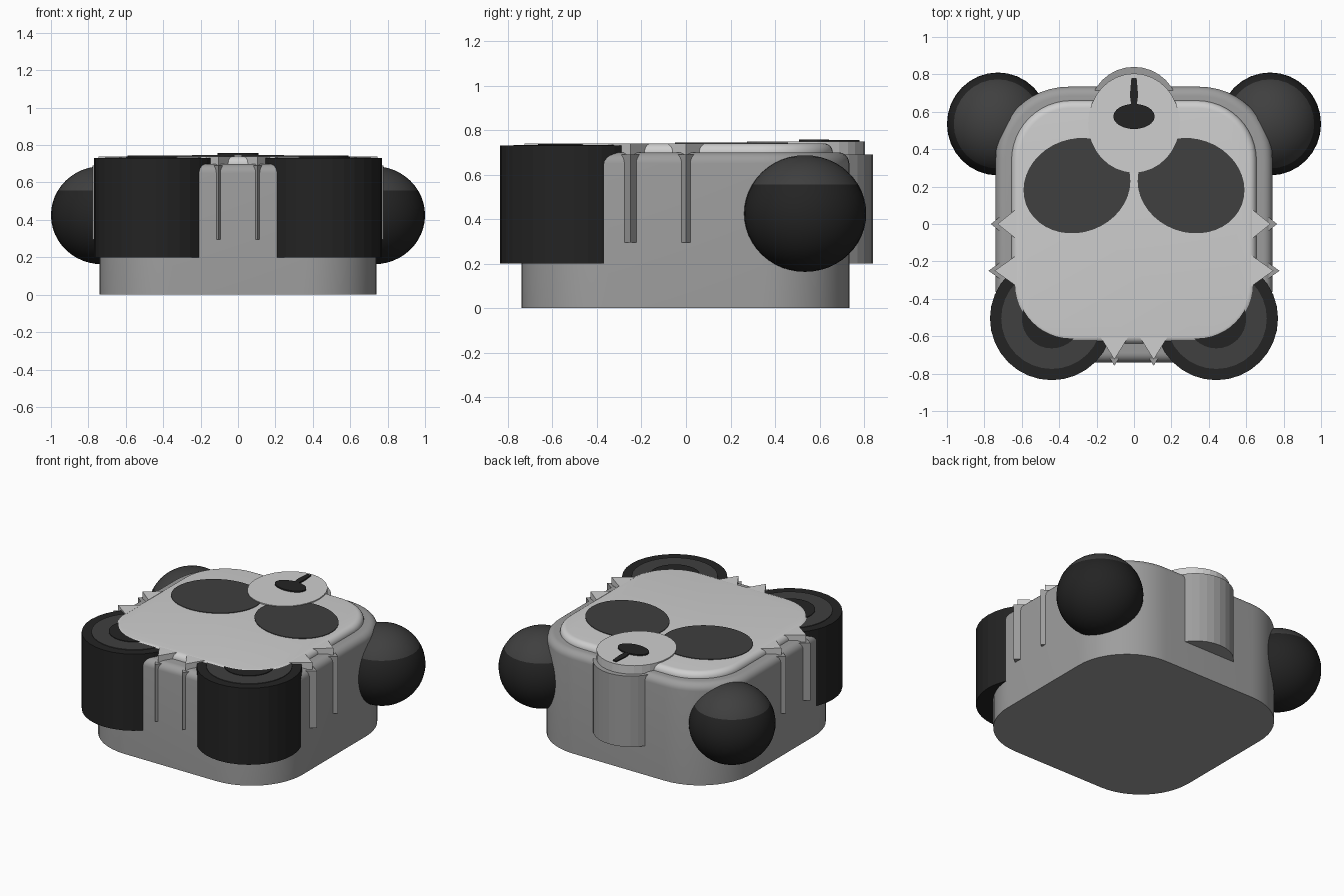
import bpy, bmesh, math
from mathutils import Vector

if "Cube" in bpy.data.objects:
    bpy.data.objects.remove(bpy.data.objects["Cube"])


def material(name, v):
    m = bpy.data.materials.new(name)
    m.diffuse_color = (v, v, v, 1)
    m.use_nodes = True
    m.node_tree.nodes["Principled BSDF"].inputs["Base Color"].default_value = m.diffuse_color
    return m


WHITE = material("pale grey", 0.62)
GREY = material("mid grey", 0.34)
CHARCOAL = material("charcoal", 0.05)
BLACK = material("black", 0.017)


def finish(name, bm, mats, smooth=None):
    bmesh.ops.recalc_face_normals(bm, faces=bm.faces[:])
    me = bpy.data.meshes.new(name)
    bm.to_mesh(me)
    bm.free()
    ob = bpy.data.objects.new(name, me)
    bpy.context.collection.objects.link(ob)
    for m in mats:
        me.materials.append(m)
    if smooth:
        bpy.ops.object.select_all(action='DESELECT')
        ob.select_set(True)
        bpy.context.view_layer.objects.active = ob
        bpy.ops.object.shade_smooth_by_angle(angle=math.radians(smooth))
    return ob


def loft(name, rings, mat, smooth=None):
    """Stack closed outlines of (x, y, z) points into a capped solid."""
    bm = bmesh.new()
    loops = [[bm.verts.new(p) for p in r] for r in rings]
    n = len(loops[0])
    for a, b in zip(loops, loops[1:]):
        for i in range(n):
            j = (i + 1) % n
            bm.faces.new((a[i], a[j], b[j], b[i]))
    bm.faces.new(loops[0][::-1])
    bm.faces.new(loops[-1])
    return finish(name, bm, [mat], smooth)


def rounded_rect(hx, hy, cy, r, z, seg=12):
    pts = []
    for k, (sx, sy) in enumerate([(1, 1), (-1, 1), (-1, -1), (1, -1)]):
        for i in range(seg + 1):
            a = math.pi / 2 * (k + i / seg)
            pts.append((sx * (hx - r) + r * math.cos(a),
                        cy + sy * (hy - r) + r * math.sin(a), z))
    return pts


def rounded_block(name, hx, hy, cy, r, z0, z1, fillet, mat):
    """Rounded rectangle block with a filleted top edge."""
    rings = [rounded_rect(hx, hy, cy, r, z0)]
    for i in range(7):
        a = math.pi / 2 * i / 6
        d = fillet * (1 - math.cos(a))
        rings.append(rounded_rect(hx - d, hy - d, cy, r - d,
                                  z1 - fillet * (1 - math.sin(a))))
    return loft(name, rings, mat, 40)


def disc(name, x, y, rx, ry, z0, z1, mat, tilt=0.0, seg=32):
    c, s = math.cos(tilt), math.sin(tilt)

    def ring(z):
        out = []
        for i in range(seg):
            a = 2 * math.pi * i / seg
            u, v = rx * math.cos(a), ry * math.sin(a)
            out.append((x + u * c - v * s, y + u * s + v * c, z))
        return out
    return loft(name, [ring(z0), ring(z1)], mat)


def spike(name, tip, direction, half, length, z0, z1, mat):
    """Triangular prism pointing outward."""
    t, d = Vector(tip), Vector(direction)
    side = Vector((-d.y, d.x)) * half
    tri = [t, t - d * length + side, t - d * length - side]
    loft(name, [[(p.x, p.y, z) for p in tri] for z in (z0, z1)], mat)


# Main head body and raised face panel
rounded_block("head_body", 0.74, 0.737, -0.003, 0.39, 0.0, 0.70, 0.05, GREY)
rounded_block("face_panel", 0.655, 0.65, 0.01, 0.32, 0.66, 0.74, 0.04, WHITE)

# Muzzle column with its pale cap, nose and nose stem
disc("muzzle_column", 0, 0.60, 0.24, 0.24, 0.20, 0.69, GREY)
disc("muzzle_cap", 0, 0.54, 0.245, 0.265, 0.685, 0.748, WHITE)
disc("nose", 0, 0.575, 0.11, 0.067, 0.748, 0.757, BLACK)
stem = [(-0.013, 0.62), (0.013, 0.62), (0.022, 0.69), (0.014, 0.78),
        (-0.014, 0.78), (-0.022, 0.69)]
loft("nose_stem", [[(x, y, z) for x, y in stem] for z in (0.748, 0.756)], BLACK)

for s, side in ((-1, "left"), (1, "right")):
    # Eye patch
    disc(side + "_eye_patch", s * 0.305, 0.205, 0.29, 0.25, 0.74, 0.744,
         CHARCOAL, tilt=-s * 0.35, seg=40)

    # Drum ear with inset coloured discs
    disc(side + "_ear", s * 0.44, -0.505, 0.33, 0.33, 0.20, 0.73, BLACK)
    disc(side + "_ear_disc", s * 0.44, -0.505, 0.27, 0.27, 0.73, 0.734, CHARCOAL)
    disc(side + "_ear_centre", s * 0.44, -0.505, 0.16, 0.16, 0.734, 0.738, BLACK)

    # Round paw with a lighter top
    bm = bmesh.new()
    bmesh.ops.create_uvsphere(bm, u_segments=32, v_segments=24, radius=1)
    bmesh.ops.scale(bm, vec=(0.272, 0.275, 0.262), verts=bm.verts)
    bmesh.ops.translate(bm, vec=(s * 0.728, 0.535, 0.425), verts=bm.verts)
    for f in bm.faces:
        f.material_index = 1 if f.calc_center_median().z > 0.556 else 0
    finish(side + "_paw", bm, [BLACK, CHARCOAL], 40)

    # Fur tufts: two on each side, one each side of the front centre
    tufts = [((s * 0.73, 0.0), (s, 0), 0.08, 0.10, 0.035),
             ((s * 0.745, -0.25), (s, 0), 0.085, 0.12, 0.033),
             ((s * 0.105, -0.725), (0, -1), 0.08, 0.13, 0.033)]
    for i, (tip, d, half, length, out) in enumerate(tufts):
        spike(f"{side}_tuft_{i}", tip, d, half, length, 0.69, 0.739, WHITE)
        low = (tip[0] + d[0] * out, tip[1] + d[1] * out)
        spike(f"{side}_tuft_ridge_{i}", low, d, half, length, 0.295, 0.69, GREY)
